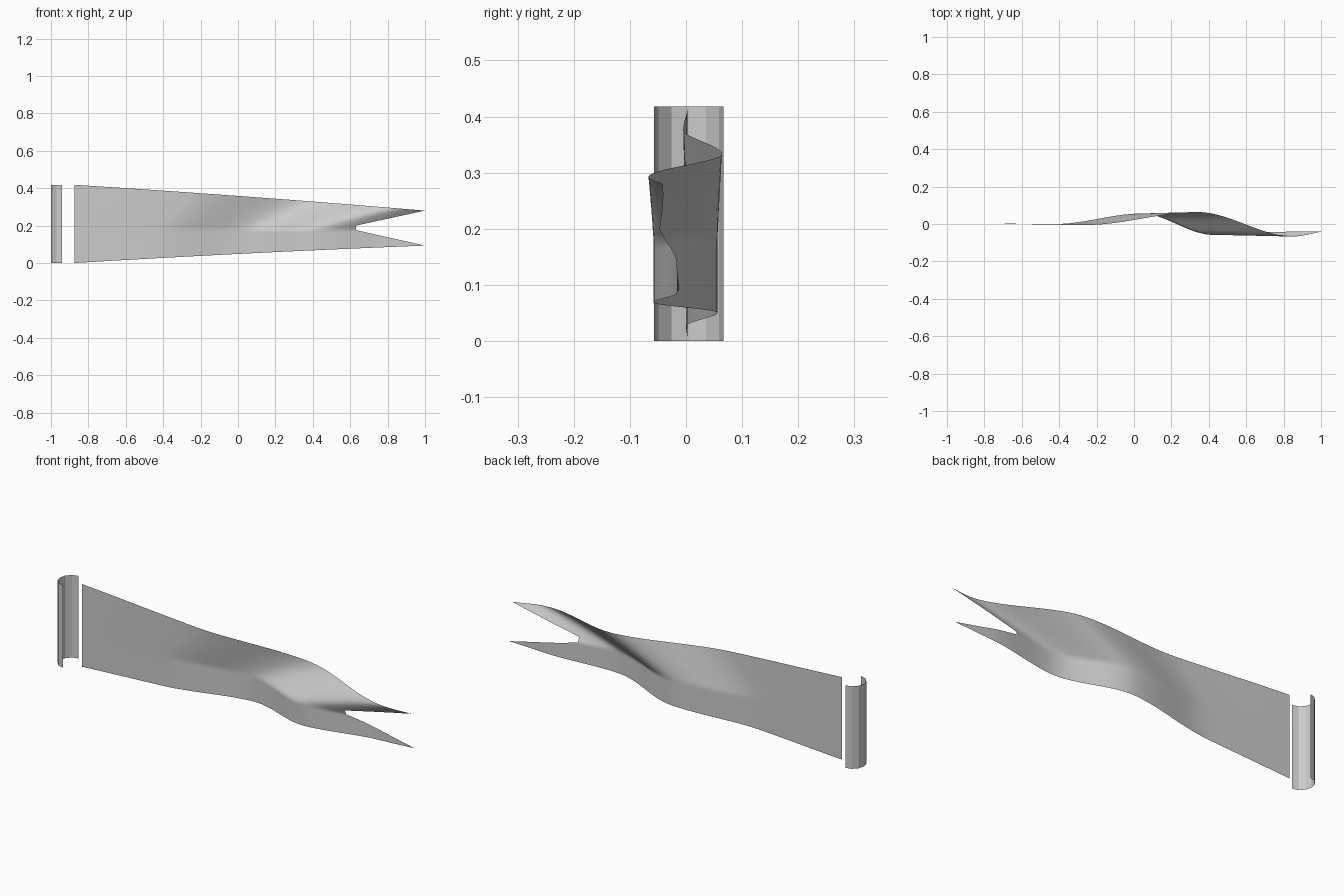
import bpy, bmesh, math

if "Cube" in bpy.data.objects:
    bpy.data.objects.remove(bpy.data.objects["Cube"])


def lerp(a, b, t):
    return a + (b - a) * t


def finish(bm, name, smooth):
    bmesh.ops.remove_doubles(bm, verts=bm.verts, dist=0.0003)
    bmesh.ops.recalc_face_normals(bm, faces=bm.faces)
    me = bpy.data.meshes.new(name)
    bm.to_mesh(me)
    bm.free()
    for p in me.polygons:
        p.use_smooth = smooth
    ob = bpy.data.objects.new(name, me)
    bpy.context.collection.objects.link(ob)


def add_grid(bm, rows):
    vs = [[bm.verts.new(p) for p in row] for row in rows]
    for a, b in zip(vs, vs[1:]):
        for i in range(len(a) - 1):
            bm.faces.new((a[i], b[i], b[i + 1], a[i + 1]))


# Pole sleeve: half tube, open toward the cloth
bm = bmesh.new()
arc = [math.radians(90 + 30 * i) for i in range(7)]
add_grid(bm, [[(-0.94 + 0.06 * math.cos(a), 0.005 + 0.062 * math.sin(a), z)
               for z in (0, 0.418)] for a in arc])
finish(bm, "pole_sleeve", False)

# Cloth outline
X0, NOTCH, X1 = -0.875, 0.63, 1.0


def top(x):
    t = (x - X0) / (X1 - X0)
    return lerp(0.418, 0.28, t) + 0.02 * t * (1 - t)


def bottom(x):
    t = (x - X0) / (X1 - X0)
    return lerp(0.0, 0.093, t) + 0.02 * t * (1 - t)


# Wave crests and troughs (x, y) along the lower and upper edges
LOW = [(-0.875, 0.003), (-0.42, 0.0), (0.04, 0.056), (0.42, -0.058), (0.8, -0.016), (1.1, -0.010)]
HIGH = [(-0.875, 0.003), (-0.25, -0.005), (0.34, 0.064), (0.85, -0.067), (1.06, -0.035), (1.4, -0.01)]


def wave(x, z):
    v = (z - bottom(x)) / (top(x) - bottom(x))
    a = max(0.0, min(1.0, (v - 0.42) / 0.58))
    knots = [(lerp(p[0], q[0], a), lerp(p[1], q[1], a)) for p, q in zip(LOW, HIGH)]
    for (xa, ya), (xb, yb) in zip(knots, knots[1:]):
        if x <= xb:
            t = max(0.0, (x - xa) / (xb - xa))
            return lerp(ya, yb, t * t * (3 - 2 * t))
    return knots[-1][1]


def panel(bm, xs, lo, hi, n):
    rows = []
    for x in xs:
        zs = [lerp(lo(x), hi(x), i / n) for i in range(n + 1)]
        rows.append([(x, wave(x, z), z) for z in zs])
    add_grid(bm, rows)


def inner(z_notch, z_tip):
    return lambda x: lerp(z_notch, z_tip, max(0.0, (x - NOTCH) / (X1 - NOTCH)))


body = [lerp(X0, NOTCH, i / 48) for i in range(49)]
tail = [lerp(NOTCH, X1, i / 14) for i in range(15)]
low_in, high_in = inner(0.176, bottom(X1)), inner(0.2, top(X1))

# Swallow-tailed cloth: lower half, upper half and the strip joining them
bm = bmesh.new()
panel(bm, body + tail[1:], bottom, low_in, 10)
panel(bm, body + tail[1:], high_in, top, 12)
panel(bm, body, low_in, high_in, 2)
finish(bm, "waving_cloth", True)
